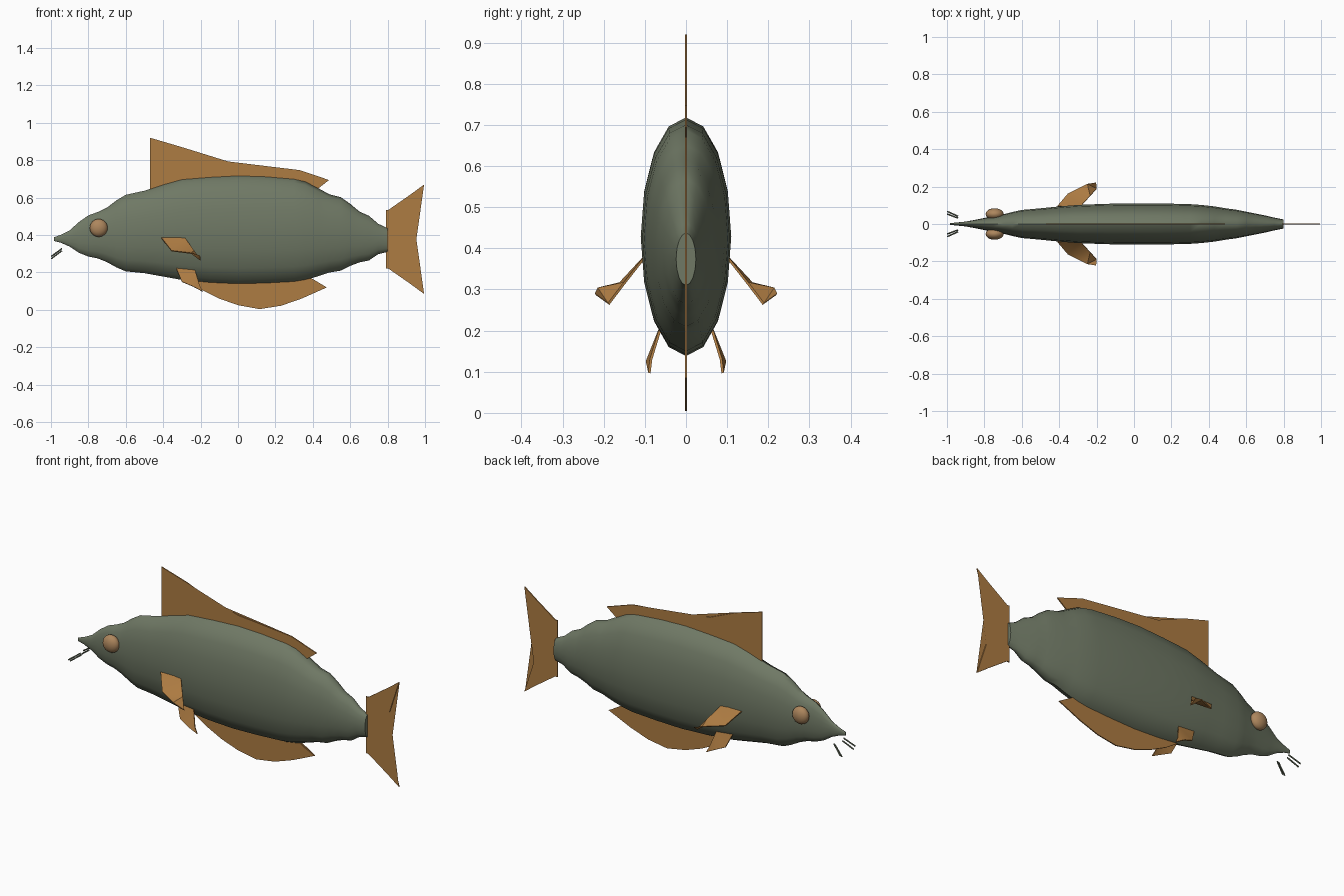
import bpy, bmesh, math
from mathutils import Vector

if "Cube" in bpy.data.objects:
    bpy.data.objects.remove(bpy.data.objects["Cube"])


def material(name, rgb):
    m = bpy.data.materials.new(name)
    m.diffuse_color = (*rgb, 1)
    m.use_nodes = True
    m.node_tree.nodes["Principled BSDF"].inputs["Base Color"].default_value = m.diffuse_color
    return m


GREEN = material("grey green", (0.16, 0.19, 0.13))
ORANGE = material("fin orange brown", (0.42, 0.20, 0.055))
TAN = material("eye tan", (0.42, 0.24, 0.11))


def finish(name, bm, mat, angle=None):
    bmesh.ops.recalc_face_normals(bm, faces=bm.faces)
    me = bpy.data.meshes.new(name)
    bm.to_mesh(me)
    bm.free()
    me.materials.append(mat)
    ob = bpy.data.objects.new(name, me)
    bpy.context.collection.objects.link(ob)
    bpy.context.view_layer.objects.active = ob
    ob.select_set(True)
    if angle:
        bpy.ops.object.shade_smooth_by_angle(angle=math.radians(angle))
    ob.select_set(False)
    return ob


def plate(name, pts, thick=0.006):
    """Thin fin from a 3D outline, thickened both ways along its normal."""
    pts = [Vector(p) for p in pts]
    n = Vector()
    for a, b in zip(pts, pts[1:] + pts[:1]):
        n += a.cross(b)
    n = n.normalized() * thick / 2
    bm = bmesh.new()
    front = [bm.verts.new(p + n) for p in pts]
    back = [bm.verts.new(p - n) for p in pts]
    bm.faces.new(front)
    bm.faces.new(back[::-1])
    for i in range(len(pts)):
        j = (i + 1) % len(pts)
        bm.faces.new((front[i], back[i], back[j], front[j]))
    bmesh.ops.triangulate(bm, faces=[f for f in bm.faces if len(f.verts) > 4])
    return finish(name, bm, ORANGE, 40)


# Body: sixteen-sided elliptical rings (x, bottom, top, half width)
rings = [(-0.985, .368, .388, .004), (-0.95, .36, .40, .008), (-0.90, .338, .425, .013),
         (-0.85, .305, .47, .022), (-0.80, .285, .505, .032), (-0.75, .275, .523, .042),
         (-0.70, .255, .547, .052), (-0.65, .227, .585, .064), (-0.60, .206, .615, .075),
         (-0.50, .196, .637, .084), (-0.40, .178, .67, .094), (-0.30, .16, .698, .102),
         (-0.15, .145, .71, .108), (0.0, .138, .718, .11), (0.15, .142, .713, .11),
         (0.30, .15, .70, .106), (0.36, .16, .687, .102), (0.43, .18, .65, .094),
         (0.49, .20, .617, .084), (0.55, .21, .602, .076), (0.60, .235, .567, .066),
         (0.65, .254, .525, .056), (0.70, .264, .503, .046), (0.75, .298, .46, .034),
         (0.80, .31, .437, .024)]
SIDES = 16
bm = bmesh.new()
loops = []
for x, lo, hi, w in rings:
    loops.append([bm.verts.new((x, w * math.sin(a), (lo + hi) / 2 + (hi - lo) / 2 * math.cos(a)))
                  for a in (2 * math.pi * k / SIDES for k in range(SIDES))])
for a, b in zip(loops, loops[1:]):
    for k in range(SIDES):
        j = (k + 1) % SIDES
        bm.faces.new((a[k], a[j], b[j], b[k]))
bm.faces.new(loops[0])
bm.faces.new(loops[-1][::-1])
finish("body", bm, GREEN, 50)

# Fins on the centre line (x, z)
centre_fins = {
    "back_fin": [(-.47, .60), (-.47, .92), (-.31, .873), (-.15, .805), (0, .777), (.17, .76),
                 (.33, .747), (.487, .694), (.43, .65), (.38, .62)],
    "belly_fin": [(-.29, .17), (-.2, .11), (-.1, .06), (0, .025), (.115, .004), (.23, .022),
                  (.34, .06), (.475, .12), (.40, .155), (.34, .20), (-.2, .20)],
    "tail_fin": [(.79, .535), (.805, .535), (.92, .615), (.995, .67), (.90, .378), (.995, .085),
                 (.92, .14), (.805, .22), (.79, .22)],
}
for name, pts in centre_fins.items():
    plate(name, [(x, 0, z) for x, z in pts])

# Paired parts on both sides
pectoral = [(-.41, .095, .385), (-.355, .16, .315), (-.25, .213, .302), (-.203, .22, .288),
            (-.2, .188, .265), (-.235, .15, .315), (-.285, .095, .385)]
pelvic = [(-.33, .058, .222), (-.30, .08, .15), (-.24, .095, .125), (-.188, .089, .097),
          (-.205, .085, .13), (-.23, .06, .212)]
barbels = [((-.942, .042, .327), (-.998, .067, .286)), ((-.942, .032, .316), (-.998, .053, .274))]

for s, side in ((-1, "right"), (1, "left")):
    plate("pectoral_fin_" + side, [(x, s * y, z) for x, y, z in pectoral])
    plate("pelvic_fin_" + side, [(x, s * y, z) for x, y, z in pelvic])

    # Eye: flattened sphere
    bm = bmesh.new()
    bmesh.ops.create_uvsphere(bm, u_segments=24, v_segments=12, radius=0.048)
    for v in bm.verts:
        v.co = Vector((v.co.x - .745, v.co.y * .65 + s * .053, v.co.z + .438))
    finish("eye_" + side, bm, TAN, 60)

    # Whiskers: short thin rods ahead of the chin
    for i, (a, b) in enumerate(barbels):
        a, b = (Vector((p[0], s * p[1], p[2])) for p in (a, b))
        d = b - a
        bm = bmesh.new()
        bmesh.ops.create_cone(bm, cap_ends=True, segments=8, radius1=.004, radius2=.004,
                              depth=d.length)
        for v in bm.verts:
            v.co = d.to_track_quat('Z', 'Y') @ v.co + (a + b) / 2
        finish(f"whisker_{side}_{i + 1}", bm, GREEN, 40)
